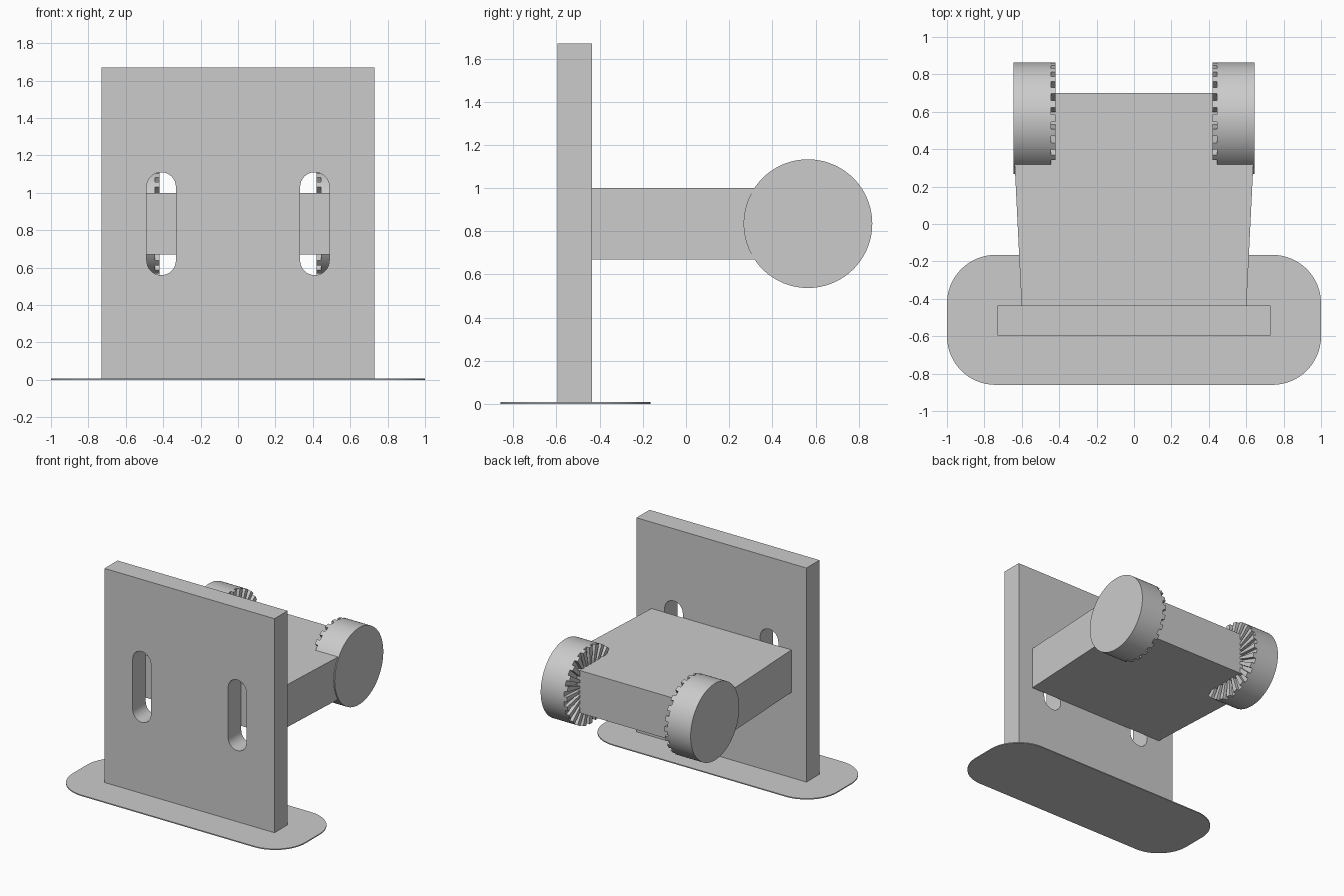
import bpy, bmesh
from math import sin, cos, pi, radians

cube = bpy.data.objects.get("Cube")
if cube:
    bpy.data.objects.remove(cube, do_unlink=True)

grey = bpy.data.materials.new("plain grey")
grey.use_nodes = True
grey.diffuse_color = (0.6, 0.6, 0.6, 1)
grey.node_tree.nodes["Principled BSDF"].inputs["Base Color"].default_value = (0.6, 0.6, 0.6, 1)


def arc(cu, cv, r, start, end, steps):
    """Points along an arc, angles in degrees."""
    angles = [radians(start + (end - start) * i / steps) for i in range(steps + 1)]
    return [(cu + r * cos(a), cv + r * sin(a)) for a in angles]


def add_prism(bm, outline, lo, hi, axis):
    """Extrude a 2D outline along the given axis."""
    place = {"x": lambda u, v, w: (w, u, v),
             "y": lambda u, v, w: (u, w, v),
             "z": lambda u, v, w: (u, v, w)}[axis]
    bottom = [bm.verts.new(place(u, v, lo)) for u, v in outline]
    top = [bm.verts.new(place(u, v, hi)) for u, v in outline]
    bm.faces.new(bottom[::-1])
    bm.faces.new(top)
    n = len(outline)
    for i in range(n):
        j = (i + 1) % n
        bm.faces.new((bottom[i], bottom[j], top[j], top[i]))


def make_object(name, bm, smooth=False):
    bmesh.ops.recalc_face_normals(bm, faces=bm.faces)
    mesh = bpy.data.meshes.new(name)
    bm.to_mesh(mesh)
    bm.free()
    mesh.materials.append(grey)
    obj = bpy.data.objects.new(name, mesh)
    bpy.context.collection.objects.link(obj)
    if smooth:
        bpy.ops.object.select_all(action="DESELECT")
        obj.select_set(True)
        bpy.context.view_layer.objects.active = obj
        bpy.ops.object.shade_smooth_by_angle(angle=radians(30))
    return obj


def prism(name, outline, lo, hi, axis, smooth=False):
    bm = bmesh.new()
    add_prism(bm, outline, lo, hi, axis)
    return make_object(name, bm, smooth)


# Thin rounded foot
r, back, front = 0.26, -0.165, -0.86
foot = (arc(1 - r, back - r, r, 90, 0, 16) + arc(1 - r, front + r, r, 0, -90, 16)
        + arc(r - 1, front + r, r, -90, -180, 16) + arc(r - 1, back - r, r, 180, 90, 16))
prism("foot", foot, 0, 0.008, "z", True)

# Upright plate with two rounded slots
plate = prism("upright_plate", [(-0.73, 0), (0.73, 0), (0.73, 1.67), (-0.73, 1.67)],
              -0.595, -0.435, "y")
for side, x in (("left", 0.41), ("right", -0.41)):
    slot = arc(x, 1.032, 0.078, 0, 180, 16) + arc(x, 0.638, 0.078, 180, 360, 16)
    cutter = prism(side + "_slot_cutter", slot, -0.7, -0.3, "y")
    cutter.hide_render = True
    cutter.hide_set(True)
    cut = plate.modifiers.new(side + " slot", "BOOLEAN")
    cut.operation = "DIFFERENCE"
    cut.solver = "EXACT"
    cut.object = cutter

# Arm block, slightly wider toward the back
half = [(0.601, -0.435), (0.638, 0.32), (0.638, 0.70)]
prism("arm_block", half + [(-x, y) for x, y in reversed(half)], 0.67, 1.0, "z")

# Toothed discs, with radial teeth on the inner faces
CY, CZ, R, TEETH = 0.565, 0.835, 0.298, 24
pitch = 360 / TEETH
for side, s in (("left", 1), ("right", -1)):
    bm = bmesh.new()
    add_prism(bm, arc(CY, CZ, R, 0, 360, TEETH * 4)[:-1], s * 0.445, s * 0.644, "x")
    for i in range(TEETH):
        a = (i - 0.25) * pitch
        tooth = (arc(CY, CZ, R, a, a + pitch / 2, 2)
                 + arc(CY, CZ, 0.08, a + pitch / 2, a, 2))
        add_prism(bm, tooth, s * 0.42, s * 0.446, "x")
    make_object(side + "_toothed_disc", bm, True)
